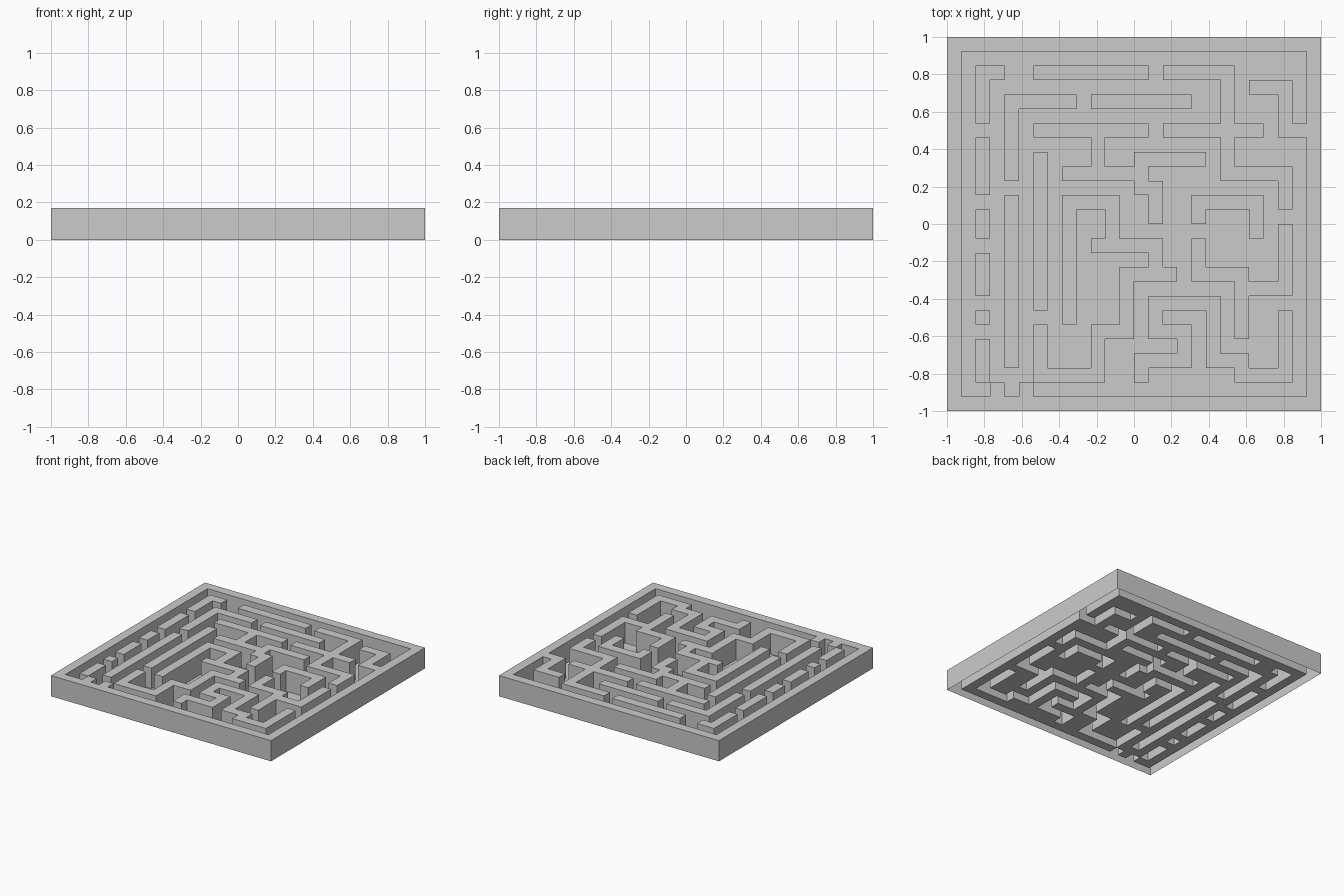
import bpy, bmesh

if "Cube" in bpy.data.objects:
    bpy.data.objects.remove(bpy.data.objects["Cube"])

N = 26            # cells per side
S = 2.0 / N       # cell size
H = 0.17          # wall height
wall = set()      # (column from left, row from back) cells that carry a wall


def run(*pts):
    """Mark a one-cell-wide wall along straight legs between cells."""
    for (a, b), (c, d) in zip(pts, pts[1:] or pts):
        wall.update((x, y) for x in range(min(a, c), max(a, c) + 1)
                    for y in range(min(b, d), max(b, d) + 1))


def make_object(name, quads):
    """Build a mesh from quads of (col, row, z) corners, sharing vertices."""
    bm = bmesh.new()
    verts = {}

    def vert(p):
        if p not in verts:
            verts[p] = bm.verts.new((p[0] * S - 1, 1 - p[1] * S, p[2]))
        return verts[p]

    for q in quads:
        bm.faces.new([vert(p) for p in q])
    mesh = bpy.data.meshes.new(name)
    bm.to_mesh(mesh)
    bm.free()
    bpy.context.collection.objects.link(bpy.data.objects.new(name, mesh))


# Outer frame
run((0, 0), (25, 0), (25, 25), (0, 25), (0, 0))

# Left column of short walls and the two stubs on the front frame
run((3, 2), (2, 2), (2, 5))
for top, bottom in [(7, 10), (12, 13), (15, 17), (19, 19), (21, 23)]:
    run((2, top), (2, bottom))
run((3, 24))
run((5, 24))

# Long uprights on the left
run((8, 4), (4, 4), (4, 9))
run((4, 11), (4, 22))
run((6, 8), (6, 18))

# Back walls
run((6, 2), (13, 2))
run((10, 4), (16, 4))
run((15, 2), (19, 2), (19, 5))
run((6, 6), (13, 6))
run((10, 6), (10, 9))
run((8, 9), (13, 9))
run((17, 8), (13, 8), (13, 10), (14, 10), (14, 12))

# Back right walls
run((15, 6), (21, 6))
run((19, 5), (19, 9), (23, 9), (23, 11))
run((21, 3), (23, 3), (23, 6), (24, 6))

# Central winding wall
run((8, 19), (8, 11), (11, 11), (11, 14))
run((10, 14), (14, 14), (14, 16))
run((15, 16), (12, 16), (12, 20), (10, 20), (10, 23), (6, 23), (6, 20))

# Right chamber
run((17, 12), (17, 11), (21, 11), (21, 13))
run((17, 14), (17, 16), (20, 16), (20, 17), (23, 17), (23, 13))
run((20, 17), (20, 20))

# Front right winding wall
run((13, 23), (13, 22), (16, 22), (16, 20), (14, 20), (14, 18), (18, 18))
run((18, 18), (18, 22), (20, 22), (20, 23), (23, 23), (23, 19))

# Turn cells into faces: floor at z = 0, walls hollow and open underneath
floor, walls = [], []
for c in range(N):
    for r in range(N):
        ring = [(c, r), (c, r + 1), (c + 1, r + 1), (c + 1, r)]
        if (c, r) not in wall:
            floor.append([(*p, 0) for p in ring])
            continue
        walls.append([(*p, H) for p in ring])
        # A side wherever the neighbouring cell is open
        for i, (dc, dr) in enumerate([(-1, 0), (0, 1), (1, 0), (0, -1)]):
            if (c + dc, r + dr) not in wall:
                a, b = ring[i], ring[(i + 1) % 4]
                walls.append([(*a, H), (*a, 0), (*b, 0), (*b, H)])

make_object("maze_floor", floor)
make_object("maze_walls", walls)
